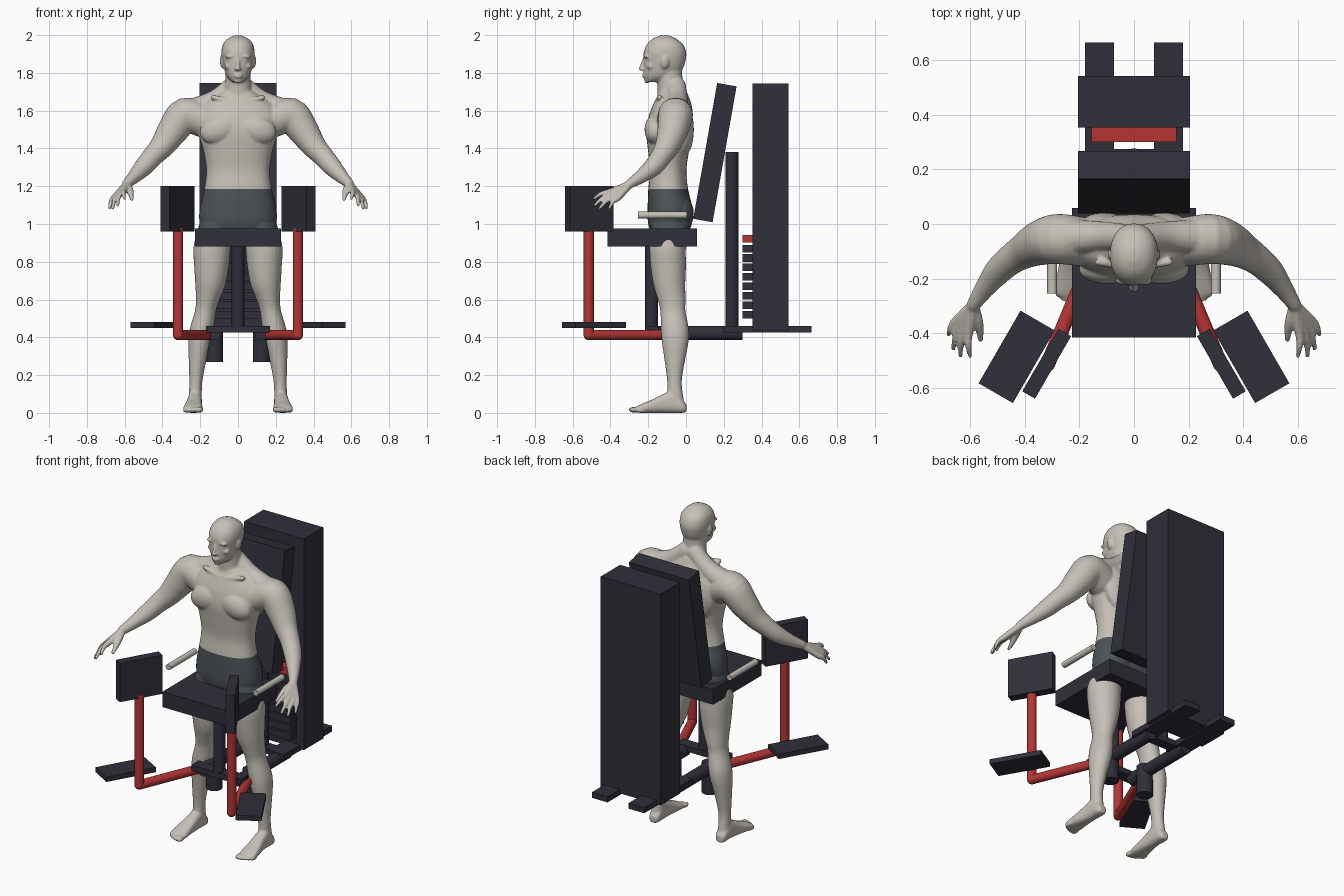
import bpy, bmesh, math
from mathutils import Vector, Matrix, Quaternion

if "Cube" in bpy.data.objects:
    bpy.data.objects.remove(bpy.data.objects["Cube"])


def material(name, rgb):
    m = bpy.data.materials.new(name)
    m.use_nodes = True
    m.diffuse_color = (*rgb, 1)
    m.node_tree.nodes["Principled BSDF"].inputs["Base Color"].default_value = (*rgb, 1)
    return m


dark = material("dark_steel", (.029, .029, .042))
red = material("red_paint", (.46, .036, .036))
skin = material("pale_skin", (.56, .53, .48))
cloth = material("grey_shorts", (.075, .086, .094))


# ---------- machine helpers ----------
def box(name, centre, size, mat, rot=(0, 0, 0)):
    bpy.ops.mesh.primitive_cube_add(size=1, location=centre, rotation=rot)
    ob = bpy.context.object
    ob.name, ob.scale = name, size
    ob.data.materials.append(mat)


def rod(name, a, b, r, mat):
    a, b = Vector(a), Vector(b)
    bpy.ops.mesh.primitive_cylinder_add(vertices=24, radius=r, depth=(b - a).length, location=(a + b) / 2)
    ob = bpy.context.object
    ob.name = name
    ob.rotation_euler = (b - a).to_track_quat('Z', 'Y').to_euler()
    ob.data.materials.append(mat)
    bpy.ops.object.shade_smooth_by_angle()


def joint(name, centre, r, mat):
    bpy.ops.mesh.primitive_uv_sphere_add(segments=24, ring_count=12, radius=r, location=centre)
    ob = bpy.context.object
    ob.name = name
    ob.data.materials.append(mat)
    bpy.ops.object.shade_smooth()


# ---------- machine ----------
box("weight_tower", (0, .448, 1.09), (.41, .19, 1.31), dark)
box("backrest", (0, .153, 1.378), (.41, .104, .73), dark, (math.radians(-10), 0, 0))
box("seat", (0, -.178, .928), (.455, .475, .095), dark)
rod("seat_post", (0, -.182, .44), (0, -.182, .9), .034, dark)
rod("backrest_post", (0, .243, .44), (0, .243, 1.38), .034, dark)
box("front_crossbar", (0, -.18, .443), (.34, .07, .035), dark)
box("rear_crossbar", (0, .243, .443), (.34, .065, .035), dark)
for i in range(8):
    box("weight_plate", (0, .34, .52 + i * .05), (.31, .08, .04), dark)
box("selected_weight", (0, .34, .922), (.31, .08, .042), red)

for s, side in ((1, "left_"), (-1, "right_")):
    pivot, elbow = (s * .125, -.055, .412), (s * .317, -.515, .412)
    turn = (0, 0, s * math.radians(30))
    box(side + "base_rail", (s * .126, .43, .443), (.107, .47, .035), dark)
    rod(side + "base_tube", (s * .125, -.17, .422), (s * .125, .3, .422), .037, dark)
    rod(side + "pivot", (s * .125, -.055, .27), (s * .125, -.055, .455), .046, dark)
    rod(side + "swing_arm", pivot, elbow, .027, red)
    joint(side + "elbow", elbow, .027, red)
    rod(side + "upright", elbow, (s * .317, -.515, .98), .027, red)
    box(side + "knee_pad", (s * .32, -.512, 1.08), (.054, .265, .24), dark, turn)
    box(side + "foot_plate", (s * .43, -.487, .465), (.145, .307, .03), dark, turn)
    rod(side + "handle", (s * .3, -.255, 1.047), (s * .3, .005, 1.047), .018, skin)


# ---------- figure helpers ----------
bm = bmesh.new()


def smooth_rows(rows, steps=5):
    """Catmull-Rom interpolation through rows of numbers."""
    out = []
    for i in range(len(rows) - 1):
        a, b, c, d = rows[max(i - 1, 0)], rows[i], rows[i + 1], rows[min(i + 2, len(rows) - 1)]
        for k in range(steps):
            t = k / steps
            out.append([q + t / 2 * (r - p + t * (2 * p - 5 * q + 4 * r - w + t * (3 * (q - r) + w - p)))
                        for p, q, r, w in zip(a, b, c, d)])
    return out + [list(rows[-1])]


def skin_rings(rings):
    loops = [[bm.verts.new(p) for p in ring] for ring in rings]
    n = len(loops[0])
    for a, b in zip(loops, loops[1:]):
        for i in range(n):
            bm.faces.new((a[i], a[(i + 1) % n], b[(i + 1) % n], b[i]))
    bm.faces.new(loops[0][::-1])
    bm.faces.new(loops[-1])


def loft(rows, s=1, along_y=False, power=2.3, n=32):
    """Rows: position on axis, side offset, half width, low and high limit."""
    rings = []
    for t, c, h, lo, hi in smooth_rows(rows):
        ring = []
        for i in range(n):
            a = math.tau * i / n
            u, v = (math.copysign(abs(f) ** (2 / power), f) for f in (math.cos(a), math.sin(a)))
            x, w = s * c + h * u, (lo + hi) / 2 + (hi - lo) / 2 * v
            ring.append((x, t, w) if along_y else (x, w, t))
        rings.append(ring)
    skin_rings(rings)


def blob(centre, size, s=1, tilt=0):
    m = Matrix.Translation((s * centre[0], centre[1], centre[2])) @ Matrix.Rotation(s * tilt, 4, 'Y')
    bmesh.ops.create_uvsphere(bm, u_segments=20, v_segments=12, radius=1, matrix=m @ Matrix.Diagonal((*size, 1)))


def tube(rows, s=1, n=16):
    """Rows: x, y, z, radius."""
    rows = smooth_rows(rows)
    pts = [Vector((s * r[0], r[1], r[2])) for r in rows]
    q, last, rings = Quaternion(), Vector((0, 0, 1)), []
    for i, p in enumerate(pts):
        d = (pts[min(i + 1, len(pts) - 1)] - pts[max(i - 1, 0)]).normalized()
        q, last = last.rotation_difference(d) @ q, d
        rings.append([p + q @ Vector((math.cos(math.tau * k / n), math.sin(math.tau * k / n), 0)) * rows[i][3]
                      for k in range(n)])
    skin_rings(rings)
    for e in (0, -1):
        blob((pts[e].x, pts[e].y, pts[e].z), (rows[e][3],) * 3)


# ---------- torso, neck and head ----------
loft([(.92, 0, .14, -.17, 0), (1, 0, .2, -.2, .03), (1.08, 0, .203, -.203, .035), (1.18, 0, .18, -.2, .012),
      (1.28, 0, .168, -.19, .002), (1.38, 0, .182, -.2, .015), (1.48, 0, .21, -.21, .032),
      (1.56, 0, .22, -.2, .036), (1.63, 0, .19, -.175, .03), (1.68, 0, .12, -.15, .012), (1.71, 0, .07, -.14, 0)])
loft([(1.6, 0, .09, -.15, .01), (1.7, 0, .074, -.15, -.004), (1.76, 0, .067, -.152, -.018),
      (1.83, 0, .064, -.155, -.02)], power=2)
loft([(1.752, 0, .03, -.213, -.14), (1.78, 0, .058, -.222, -.06), (1.82, 0, .073, -.224, -.018),
      (1.87, 0, .084, -.224, -.001), (1.91, 0, .088, -.224, .001), (1.95, 0, .08, -.208, -.015),
      (1.98, 0, .056, -.178, -.05), (1.998, 0, .02, -.135, -.09)], power=2.2)
tube([(0, -.222, 1.875, .008), (0, -.232, 1.845, .009), (0, -.24, 1.822, .011)])
blob((0, -.222, 1.79), (.025, .012, .006))
blob((0, -.222, 1.778), (.021, .011, .006))
blob((0, -.207, 1.758), (.022, .014, .014))

for s in (1, -1):
    # face
    blob((.036, -.208, 1.888), (.034, .017, .009), s, .1)
    blob((.034, -.204, 1.862), (.014, .014, .009), s)
    blob((.05, -.188, 1.835), (.022, .022, .017), s)
    blob((.011, -.232, 1.82), (.009, .01, .008), s)
    blob((.086, -.112, 1.855), (.01, .021, .034), s, .15)
    # chest, back and hip muscles
    blob((.1, -.165, 1.5), (.105, .055, .075), s, .3)
    blob((.11, -.01, 1.5), (.09, .052, .14), s, .2)
    blob((.09, -.035, 1.055), (.095, .077, .1), s)
    tube([(.03, -.05, 1.73, .05), (.12, -.045, 1.655, .055), (.23, -.05, 1.6, .068)], s)
    tube([(.13, -.14, 1.67, .014), (.02, -.155, 1.645, .014)], s)
    # arm
    tube([(.19, -.065, 1.55, .09), (.28, -.055, 1.577, .092), (.345, -.07, 1.495, .082), (.4, -.098, 1.415, .066),
          (.45, -.13, 1.36, .056), (.5, -.175, 1.302, .05), (.55, -.24, 1.25, .036), (.587, -.295, 1.215, .026)], s, 24)
    # fingers, each running from the wrist
    tips = [(.6, -.485, 1.135), (.636, -.482, 1.1), (.662, -.457, 1.083), (.68, -.405, 1.085)]
    for i, tip in enumerate(tips):
        k = Vector((.606, -.4, 1.172)).lerp(Vector((.657, -.36, 1.138)), i / 3)
        mid = k.lerp(Vector(tip), .5) + Vector((.004, -.004, .008))
        tube([(.588, -.295, 1.212, .02), (*k, .0165), (*mid, .0125), (*tip, .009)], s)
    tube([(.585, -.3, 1.205, .018), (.57, -.36, 1.175, .018), (.562, -.425, 1.13, .01)], s)
    # leg
    loft([(1, .115, .09, -.185, .02), (.88, .137, .098, -.193, 0), (.78, .14, .092, -.188, 0),
          (.68, .146, .08, -.173, -.004), (.6, .16, .063, -.15, -.002), (.54, .172, .056, -.136, -.003),
          (.45, .191, .063, -.133, .014), (.38, .202, .06, -.128, .014), (.28, .214, .047, -.114, -.005),
          (.17, .223, .035, -.1, -.022), (.09, .226, .034, -.1, -.015), (.03, .228, .034, -.1, -.005)], s, power=2)
    # foot and toes
    loft([(.002, .228, .022, .004, .045), (-.02, .228, .034, 0, .07), (-.07, .228, .037, 0, .115),
          (-.12, .23, .039, 0, .1), (-.18, .235, .046, 0, .07), (-.24, .238, .052, 0, .045),
          (-.265, .238, .046, .003, .033)], s, True, 2.6)
    for i in range(5):
        blob((.2 + i * .02, -.277 + i * i * .0022, .017 - i * .001), (.016 - i * .0015, .028, .016 - i * .001), s)

# ---------- join the figure into one skin ----------
mesh = bpy.data.meshes.new("figure")
bm.to_mesh(mesh)
bm.free()
figure = bpy.data.objects.new("figure", mesh)
bpy.context.collection.objects.link(figure)
bpy.ops.object.select_all(action='DESELECT')
figure.select_set(True)
bpy.context.view_layer.objects.active = figure
remesh = figure.modifiers.new("merge", 'REMESH')
remesh.mode, remesh.voxel_size = 'VOXEL', .0065
soften = figure.modifiers.new("soften", 'SMOOTH')
soften.factor, soften.iterations = .5, 5
for name in ("merge", "soften"):
    bpy.ops.object.modifier_apply(modifier=name)

# shorts: cut clean hems, then colour the band between them
mesh = figure.data
mesh.materials.clear()
mesh.materials.append(skin)
mesh.materials.append(cloth)
bm = bmesh.new()
bm.from_mesh(mesh)
waist, hem = 1.185, .93
for z in (waist, hem):
    bmesh.ops.bisect_plane(bm, geom=bm.verts[:] + bm.edges[:] + bm.faces[:], plane_co=(0, 0, z), plane_no=(0, 0, 1))
for f in bm.faces:
    c = f.calc_center_median()
    f.material_index = int(hem < c.z < waist and abs(c.x) < .3)
    f.smooth = True
bm.to_mesh(mesh)
bm.free()
